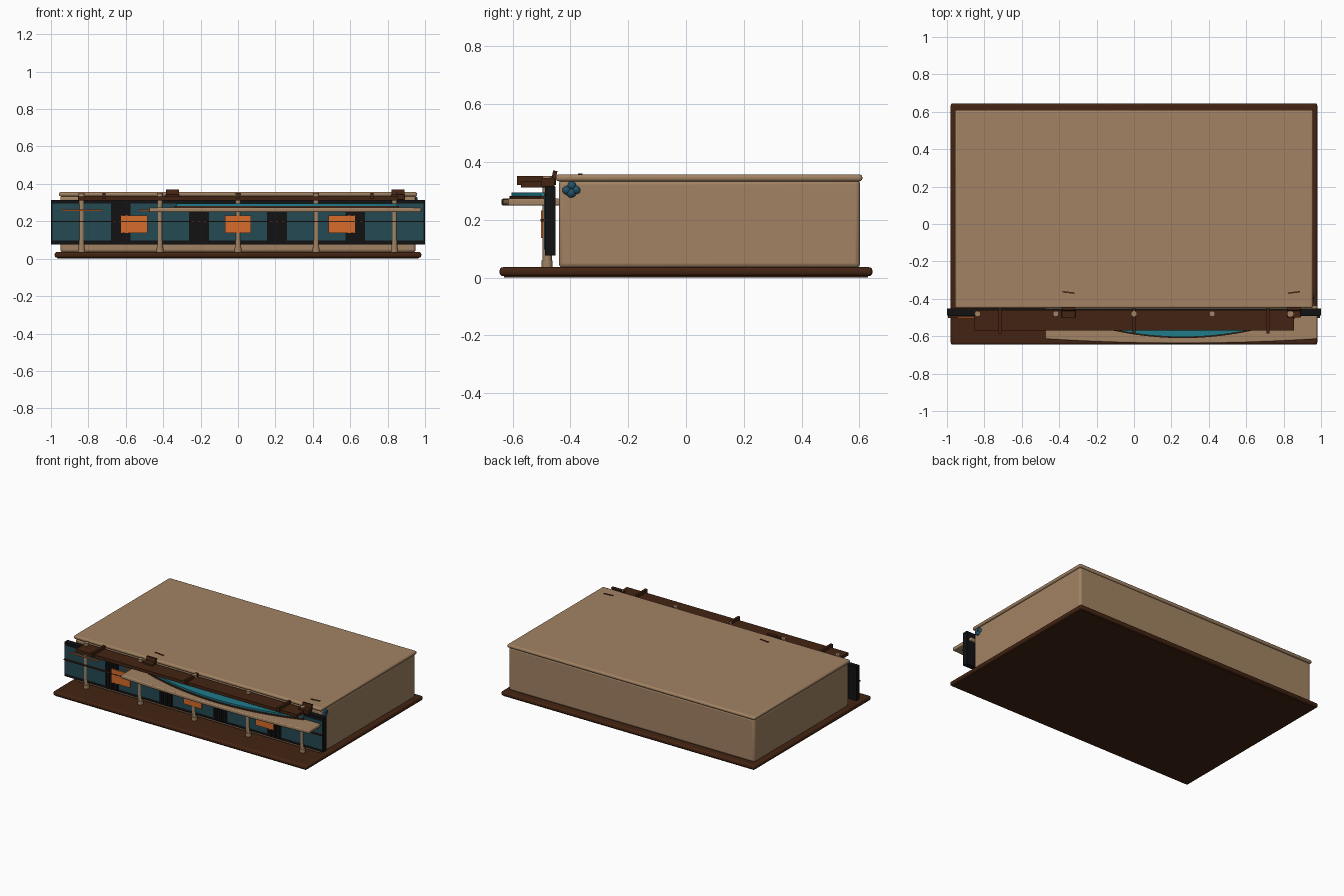
import bpy, bmesh, math
from mathutils import Vector

if "Cube" in bpy.data.objects:
    bpy.data.objects.remove(bpy.data.objects["Cube"])


def mat(name, r, g, b):
    m = bpy.data.materials.new(name)
    m.diffuse_color = (r, g, b, 1)
    m.use_nodes = True
    m.node_tree.nodes["Principled BSDF"].inputs["Base Color"].default_value = m.diffuse_color
    return m


TAN = mat("tan", 0.36, 0.225, 0.125)
BROWN = mat("dark brown", 0.056, 0.017, 0.006)
BLACK = mat("black", 0.006, 0.006, 0.007)
GLASS = mat("dark teal glass", 0.017, 0.068, 0.085)
TEAL = mat("bright teal", 0.015, 0.2, 0.26)
ORANGE = mat("orange", 0.68, 0.15, 0.025)
BLUE = mat("deep blue", 0.017, 0.085, 0.14)


def finish(name, bm, m, bevel=0, segs=3, smooth=False):
    bmesh.ops.recalc_face_normals(bm, faces=bm.faces)
    me = bpy.data.meshes.new(name)
    bm.to_mesh(me)
    bm.free()
    ob = bpy.data.objects.new(name, me)
    bpy.context.collection.objects.link(ob)
    me.materials.append(m)
    if bevel:
        b = ob.modifiers.new("bevel", 'BEVEL')
        b.width, b.segments, b.limit_method = bevel, segs, 'ANGLE'
    if smooth or bevel:
        bpy.ops.object.select_all(action='DESELECT')
        ob.select_set(True)
        bpy.context.view_layer.objects.active = ob
        bpy.ops.object.shade_smooth_by_angle(angle=math.radians(35))
    return ob


def box(name, x, y, z, m, bevel=0, tilt=0):
    """Box from (min, max) ranges, optionally tilted about x."""
    bm = bmesh.new()
    bmesh.ops.create_cube(bm, size=1)
    bmesh.ops.scale(bm, vec=(x[1] - x[0], y[1] - y[0], z[1] - z[0]), verts=bm.verts)
    ob = finish(name, bm, m, bevel)
    ob.location = (sum(x) / 2, sum(y) / 2, sum(z) / 2)
    ob.rotation_euler.x = tilt
    return ob


def slab(name, pts, z0, z1, m, bevel=0):
    """Extruded outline."""
    bm = bmesh.new()
    f = bm.faces.new([bm.verts.new((x, y, z0)) for x, y in pts])
    r = bmesh.ops.extrude_face_region(bm, geom=[f])
    vs = [v for v in r["geom"] if isinstance(v, bmesh.types.BMVert)]
    bmesh.ops.translate(bm, vec=(0, 0, z1 - z0), verts=vs)
    return finish(name, bm, m, bevel, smooth=True)


def bow(x0, x1, y_back, y_end, y_mid, n=32):
    """Outline with straight back and bowed front edge."""
    pts = [(x1, y_back), (x0, y_back)]
    for i in range(n + 1):
        t = i / n
        pts.append((x0 + (x1 - x0) * t, y_end + (y_mid - y_end) * 4 * t * (1 - t)))
    return pts


def cyl(name, x, y, z0, z1, r, m):
    bm = bmesh.new()
    bmesh.ops.create_cone(bm, cap_ends=True, segments=20, radius1=r, radius2=r, depth=z1 - z0)
    ob = finish(name, bm, m, smooth=True)
    ob.location = (x, y, (z0 + z1) / 2)
    return ob


# Base, main hall and roof
box("base_slab", (-.98, .98), (-.645, .645), (0.005, .036), BROWN, .012)
box("base_underside", (-.965, .965), (-.63, .63), (0, .01), BROWN)
box("main_body", (-.95, .95), (-.44, .602), (.034, .338), TAN, .015)
box("roof_slab", (-.957, .957), (-.45, .61), (.333, .357), TAN, .01)

# Facade wall with five glass bays
box("facade_frame", (-1, 1), (-.488, -.452), (.077, .315), BLACK)
for i in range(5):
    cx = (i - 2) * .418
    box("window_pane", (cx - .156, cx + .156), (-.492, -.486), (.097, .295), GLASS)
    cyl("front_post", cx, -.48, .034, .352, .016, TAN)
    cyl("post_foot", cx, -.48, .034, .06, .019, TAN)
    if i < 4:  # ribbed dark piers between bays
        for k in range(3):
            rx = cx + .209 + (k - 1) * .032
            box("pier_rib", (rx - .008, rx + .008), (-.496, -.487), (.085, .31), BLACK)
box("facade_rail", (-.995, .995), (-.503, -.488), (.195, .202), BROWN)

# Orange plates and strips on the glass
for cx in (-.555, 0, .555):
    box("orange_plate", (cx - .07, cx + .07), (-.502, -.494), (.137, .232), ORANGE)
    box("plate_backing", (cx - .06, cx + .06), (-.495, -.488), (.145, .225), BLACK)
for cx in (-.835, -.42):
    box("orange_strip", (cx - .11, cx + .11), (-.506, -.497), (.256, .262), ORANGE)

# Upper canopy with cross brackets
box("canopy", (-.855, .855), (-.57, -.46), (.312, .333), BROWN)
for cx in (-.717, 0, .717):
    box("canopy_bracket", (cx - .008, cx + .008), (-.585, -.45), (.32, .352), BROWN)

# Bowed balcony shelf carrying a teal lens-shaped top
slab("balcony_shelf", bow(-.475, .98, -.435, -.615, -.638), .249, .273, TAN, .006)
slab("lens_rim", bow(-.34, .86, -.455, -.505, -.61), .272, .282, BROWN)
slab("lens_top", bow(-.33, .85, -.453, -.502, -.604), .282, .294, TEAL)

# Small roof-edge fixtures
for cx in (-.35, .855):
    box("fixture_block", (cx - .037, cx + .037), (-.5, -.455), (.315, .345), BROWN, .003)
    box("fixture_flap", (cx - .035, cx + .035), (-.465, -.45), (.315, .37), BROWN, 0, -.2)
    ob = box("roof_vent", (cx - .033, cx + .033), (-.37, -.362), (.354, .361), BROWN)
    ob.rotation_euler.z = -.12 if cx < 0 else .12

# Blue cluster at the right front corner
bm = bmesh.new()
for x, y, z, r in ((.945, -.395, .318, .016), (.945, -.413, .302, .016),
                   (.945, -.38, .303, .016), (.945, -.397, .293, .018)):
    g = bmesh.ops.create_icosphere(bm, subdivisions=2, radius=r)
    bmesh.ops.translate(bm, vec=Vector((x, y, z)), verts=g["verts"])
finish("blue_cluster", bm, BLUE, smooth=True)
